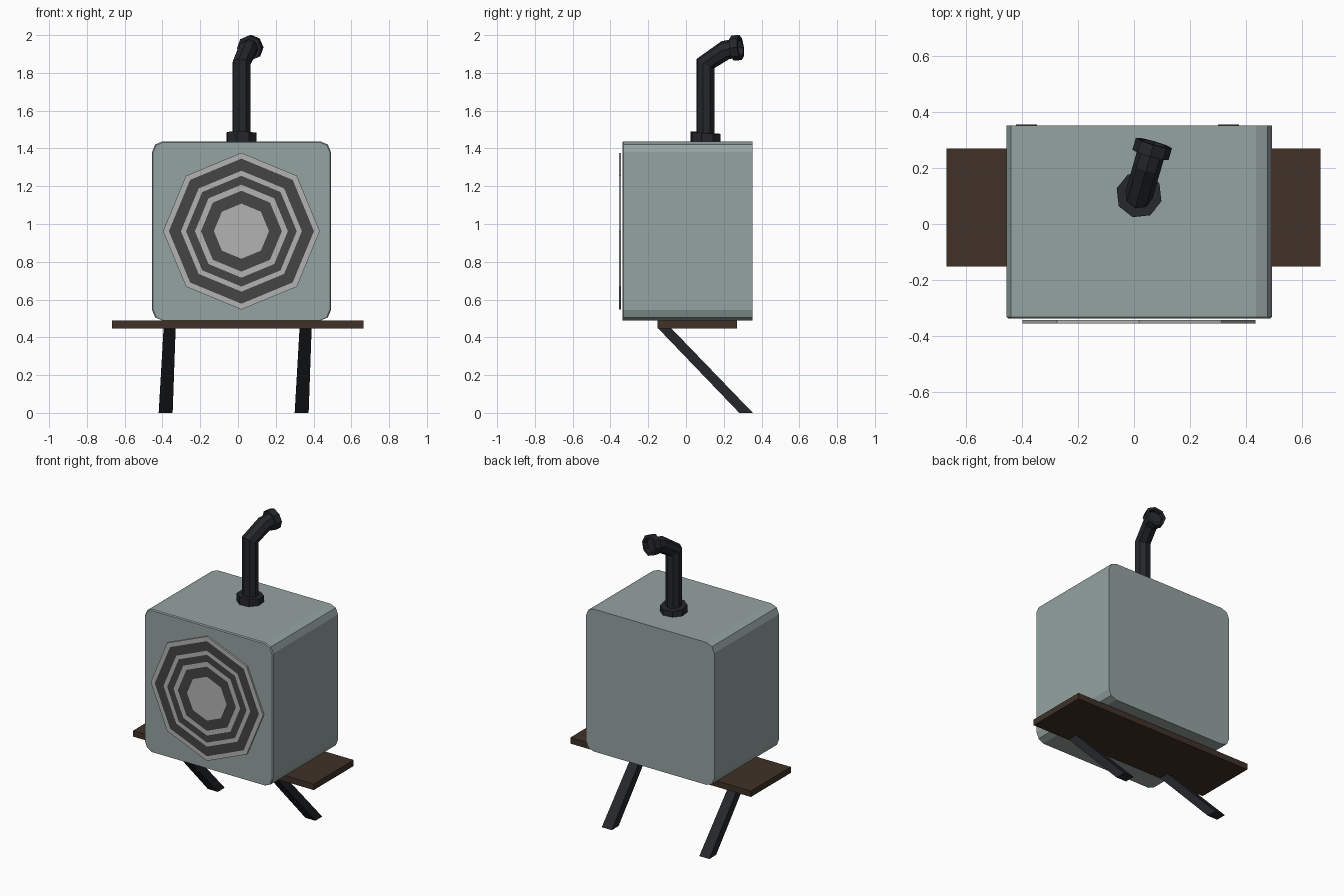
import bpy, bmesh
from math import sin, cos, pi, radians
from mathutils import Vector

if "Cube" in bpy.data.objects:
    bpy.data.objects.remove(bpy.data.objects["Cube"])


def material(name, r, g, b):
    m = bpy.data.materials.new(name)
    m.diffuse_color = (r, g, b, 1)
    m.use_nodes = True
    m.node_tree.nodes["Principled BSDF"].inputs["Base Color"].default_value = m.diffuse_color
    return m


SHELL = material("grey_green_paint", 0.30, 0.37, 0.355)
WOOD = material("dark_wood", 0.05, 0.031, 0.021)
BLACK = material("black_metal", 0.018, 0.02, 0.024)
LIGHT = material("light_grille", 0.45, 0.45, 0.45)
DARK = material("dark_grille", 0.058, 0.058, 0.058)


def finish(name, bm, *mats):
    bmesh.ops.recalc_face_normals(bm, faces=bm.faces[:])
    me = bpy.data.meshes.new(name)
    bm.to_mesh(me)
    bm.free()
    for m in mats:
        me.materials.append(m)
    ob = bpy.data.objects.new(name, me)
    bpy.context.collection.objects.link(ob)
    return ob


def loft(bm, rings):
    """Skin a list of equal-length point rings and cap both ends."""
    loops = [[bm.verts.new(p) for p in ring] for ring in rings]
    for a, b in zip(loops, loops[1:]):
        n = len(a)
        for i in range(n):
            bm.faces.new((a[i], a[(i + 1) % n], b[(i + 1) % n], b[i]))
    bm.faces.new(loops[0])
    bm.faces.new(loops[-1])
    return loops


def rect(x0, x1, y0, y1, z):
    return [(x0, y0, z), (x1, y0, z), (x1, y1, z), (x0, y1, z)]


# Body: box with rounded long edges and a fine chamfer round the front
Y_FRONT, Y_BACK = -0.337, 0.352
bm = bmesh.new()
loft(bm, [rect(-0.455, 0.492, Y_FRONT, Y_BACK, z) for z in (0.488, 1.438)])
long_edges = [e for e in bm.edges
              if abs(e.verts[0].co.y - e.verts[1].co.y) > 0.1]
bmesh.ops.bevel(bm, geom=long_edges, offset=0.057, segments=2, profile=0.5,
                affect='EDGES')
front = [e for e in bm.edges if all(v.co.y < Y_FRONT + 0.001 for v in e.verts)]
bmesh.ops.bevel(bm, geom=front, offset=0.006, segments=1, affect='EDGES')
finish("body", bm, SHELL)

# Front grille: octagonal plate of alternating light and dark rings
radii = [0.415, 0.384, 0.32, 0.293, 0.246, 0.214, 0.146]
C = Vector((0.018, 0, 0.962))


def octagon_xz(r, y):
    return [C + Vector((r * cos(i * pi / 4), y, r * sin(i * pi / 4)))
            for i in range(8)]


bm = bmesh.new()
loft(bm, [octagon_xz(radii[0], -0.343)]
     + [octagon_xz(r, -0.354) for r in radii])
bm.faces.ensure_lookup_table()
for k in range(1, len(radii)):
    for i in range(8):
        bm.faces[k * 8 + i].material_index = (k + 1) % 2
finish("front_grille", bm, LIGHT, DARK)

# Shelf board
bm = bmesh.new()
loft(bm, [rect(-0.668, 0.665, -0.151, 0.27, z) for z in (0.448, 0.488)])
finish("shelf_board", bm, WOOD)

# Slanted support legs, both leaning the same way
for side, dx in (("left", 0), ("right", 0.72)):
    bm = bmesh.new()
    loft(bm, [rect(-0.42 + dx, -0.346 + dx, 0.282, 0.354, 0),
              rect(-0.394 + dx, -0.33 + dx, -0.15, -0.08, 0.45)])
    finish(side + "_leg", bm, BLACK)

# Chimney parts: octagonal rings placed along a bent path
YAW = radians(16)
AHEAD = Vector((sin(YAW), cos(YAW), 0))
ACROSS = Vector((cos(YAW), -sin(YAW), 0))
UP = Vector((0, 0, 1))
BASE = Vector((0.018, 0.104, 0))


def pipe(name, stations):
    """stations: (distance along the bend, height, pitch, radius, mitre stretch)"""
    rings = []
    for s, z, pitch, r, stretch in stations:
        p = radians(pitch)
        c = BASE + AHEAD * s + UP * z
        v = (UP * cos(p) - AHEAD * sin(p)) * stretch
        rings.append([c + r * (ACROSS * cos(i * pi / 4) + v * sin(i * pi / 4))
                      for i in range(8)])
    bm = bmesh.new()
    loft(bm, rings)
    return finish(name, bm, BLACK)


pipe("chimney_pipe", [(0, 1.43, 90, 0.05, 1), (0, 1.85, 64, 0.05, 1.1),
                      (0.108, 1.92, 24, 0.05, 1.04), (0.16, 1.931, 6, 0.05, 1)])
pipe("chimney_collar", [(0, 1.435, 90, 0.083, 1), (0, 1.483, 85, 0.083, 1)])
pipe("chimney_cap", [(0.148, 1.931, 6, 0.067, 1), (0.192, 1.935, 6, 0.067, 1),
                     (0.192, 1.935, 6, 0.05, 1), (0.165, 1.932, 6, 0.05, 1)])
